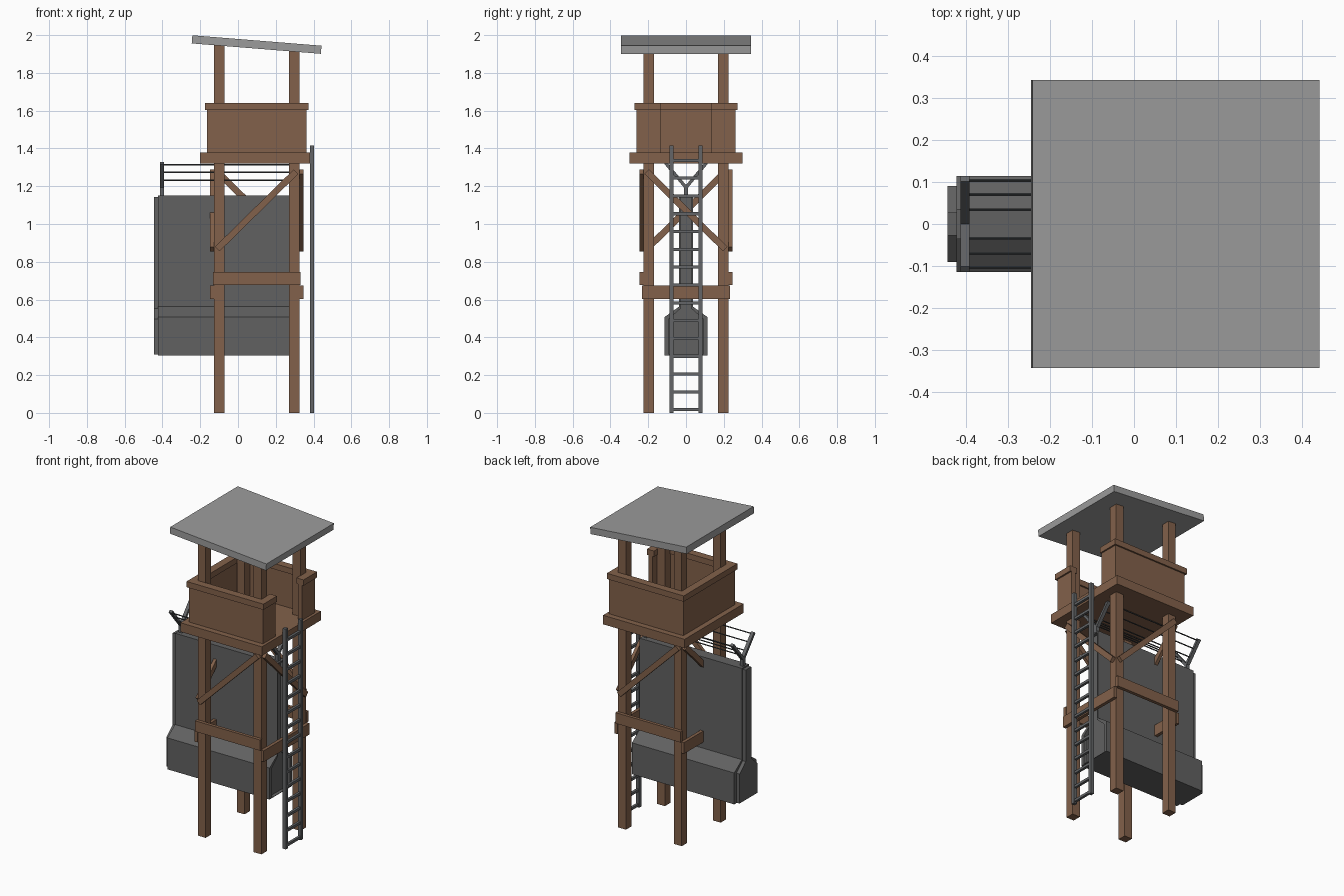
import bpy, bmesh, math
from mathutils import Vector, Matrix

if "Cube" in bpy.data.objects:
    bpy.data.objects.remove(bpy.data.objects["Cube"])


def material(name, rgb):
    m = bpy.data.materials.new(name)
    m.diffuse_color = (*rgb, 1)
    m.use_nodes = True
    m.node_tree.nodes["Principled BSDF"].inputs["Base Color"].default_value = m.diffuse_color
    return m


WOOD = material("brown wood", (0.225, 0.12, 0.069))
ROOF = material("light grey sheet", (0.33, 0.33, 0.33))
CONCRETE = material("dark grey concrete", (0.12, 0.12, 0.12))
STEEL = material("grey steel", (0.125, 0.13, 0.135))
WIRE = material("dark wire", (0.05, 0.055, 0.06))


def finish(name, bm, mat):
    bmesh.ops.recalc_face_normals(bm, faces=bm.faces)
    me = bpy.data.meshes.new(name)
    bm.to_mesh(me)
    bm.free()
    me.materials.append(mat)
    ob = bpy.data.objects.new(name, me)
    bpy.context.collection.objects.link(ob)
    return ob


def box(name, x0, x1, y0, y1, z0, z1, mat):
    bm = bmesh.new()
    m = Matrix.Translation(((x0 + x1) / 2, (y0 + y1) / 2, (z0 + z1) / 2)) \
        @ Matrix.Diagonal((x1 - x0, y1 - y0, z1 - z0, 1))
    bmesh.ops.create_cube(bm, size=1, matrix=m)
    return finish(name, bm, mat)


def beam(name, p0, p1, normal, width, thick, mat):
    """Bar from p0 to p1, 'thick' measured along normal."""
    p0, p1, n = Vector(p0), Vector(p1), Vector(normal)
    d = (p1 - p0).normalized()
    rot = Matrix((d, n.cross(d), n)).transposed().to_4x4()
    bm = bmesh.new()
    bmesh.ops.create_cube(bm, size=1, matrix=Matrix.Translation((p0 + p1) / 2) @ rot
                          @ Matrix.Diagonal(((p1 - p0).length, width, thick, 1)))
    return finish(name, bm, mat)


def rod(name, p0, p1, r, mat):
    p0, p1 = Vector(p0), Vector(p1)
    d = p1 - p0
    bm = bmesh.new()
    bmesh.ops.create_cone(bm, cap_ends=True, segments=6, radius1=r, radius2=r, depth=d.length,
                          matrix=Matrix.Translation((p0 + p1) / 2)
                          @ d.to_track_quat('Z', 'Y').to_matrix().to_4x4())
    return finish(name, bm, mat)


XL, XR, Y, CX = -0.1, 0.297, 0.198, 0.0985   # post centres and tower centre
H = 0.0275                                   # half post width
tilt = math.radians(4.6)

# Tilted roof sheet
beam("roof", (CX - 0.343 * math.cos(tilt), 0, 1.95 + 0.343 * math.sin(tilt)),
     (CX + 0.343 * math.cos(tilt), 0, 1.95 - 0.343 * math.sin(tilt)),
     (math.sin(tilt), 0, math.cos(tilt)), 0.686, 0.043, ROOF)

# Corner posts
for x in (XL, XR):
    for y in (-Y, Y):
        box("post", x - H, x + H, y - H, y + H, 0, 1.95 - (x - CX) * math.tan(tilt), WOOD)

# Platform floor
box("platform", -0.2, 0.38, -0.3, 0.3, 1.32, 1.378, WOOD)

# Parapet panels with cap rails, open in the middle of the ladder side
X0, X1, YO, T = -0.165, 0.362, 0.263, 0.03
panels = [(X0, X1, -YO, -YO + T), (X0, X1, YO - T, YO), (X0, X0 + T, -YO + T, YO - T),
          (X1 - T, X1, -YO + T, -0.135), (X1 - T, X1, 0.135, YO - T)]
for a, b, c, d in panels:
    box("parapet_panel", a, b, c, d, 1.378, 1.605, WOOD)
E = 0.01
rails = [(X0 - E, X1 + E, -YO - E, -YO + T + E), (X0 - E, X1 + E, YO - T - E, YO + E),
         (X0 - E, X0 + T + E, -YO + T + E, YO - T - E),
         (X1 - T - E, X1 + E, -YO + T + E, -0.135), (X1 - T - E, X1 + E, 0.135, YO - T - E)]
for a, b, c, d in rails:
    box("parapet_rail", a, b, c, d, 1.603, 1.64, WOOD)

# Horizontal ties and diagonal braces on all four sides
for s in (-1, 1):
    ya, yb = sorted((s * (Y + H), s * (Y + H + 0.021)))
    box("cross_tie", -0.133, 0.33, ya, yb, 0.676, 0.745, WOOD)
    yc = (ya + yb) / 2
    beam("brace", (XL - 0.01, yc, 1.072 + s * 0.205), (XR + 0.01, yc, 1.072 - s * 0.205),
         (0, 1, 0), 0.034, 0.021, WOOD)
    post = XR if s > 0 else XL
    xa, xb = sorted((post + s * H, post + s * (H + 0.021)))
    box("side_tie", xa, xb, -0.232, 0.232, 0.602, 0.674, WOOD)
    xc = (xa + xb) / 2
    beam("side_brace", (xc, -Y - 0.01, 1.072 + s * 0.205), (xc, Y + 0.01, 1.072 - s * 0.205),
         (1, 0, 0), 0.034, 0.021, WOOD)

# Concrete wall: lofted sections give the tongue on the left and the groove on the right
def section(x, base, wall, z0, z1, z2, top):
    half = [(base, z0), (base, z1), (wall, z2), (wall, top)]
    return [(x, y, z) for y, z in half] + [(x, -y, z) for y, z in reversed(half)]


main = (0.114, 0.305, 0.507, 0.563, 1.15)
small = (0.091, 0.308, 0.497, 0.553, 1.142)
bm = bmesh.new()
loops = []
for x, p, wall in ((-0.445, small, 0.028), (-0.423, small, 0.028), (-0.423, main, 0.036),
                   (0.305, main, 0.036), (0.305, small, 0.028), (0.283, small, 0.028)):
    loops.append([bm.verts.new(c) for c in section(x, p[0], wall, *p[1:])])
for a, b in zip(loops, loops[1:]):
    for i in range(8):
        j = (i + 1) % 8
        bm.faces.new((a[i], a[j], b[j], b[i]))
for lp in (loops[0], loops[-1]):            # end caps, split into base, slope and wall
    for i in range(3):
        bm.faces.new((lp[i], lp[i + 1], lp[6 - i], lp[7 - i]))
finish("concrete_wall", bm, CONCRETE)

# Y-shaped wire brackets on the wall
for x in (-0.403, 0.283):
    box("bracket_stem", x - 0.011, x + 0.011, -0.011, 0.011, 1.148, 1.205, STEEL)
    for s in (-1, 1):
        beam("bracket_arm", (x, 0, 1.193), (x, s * 0.108, 1.323), (1, 0, 0), 0.017, 0.022, STEEL)

# Strands of wire between the brackets
for s in (-1, 1):
    for y, z in ((0.034, 1.232), (0.07, 1.273), (0.104, 1.313)):
        rod("wire", (-0.414, s * y, z), (0.294, s * y, z), 0.004, WIRE)

# Ladder
for y in (-0.077, 0.077):
    box("ladder_rail", 0.38, 0.402, y - 0.011, y + 0.011, 0, 1.416, STEEL)
for i in range(15):
    z = 0.017 + i * 0.0943
    box("ladder_rung", 0.383, 0.399, -0.07, 0.07, z - 0.008, z + 0.008, STEEL)
